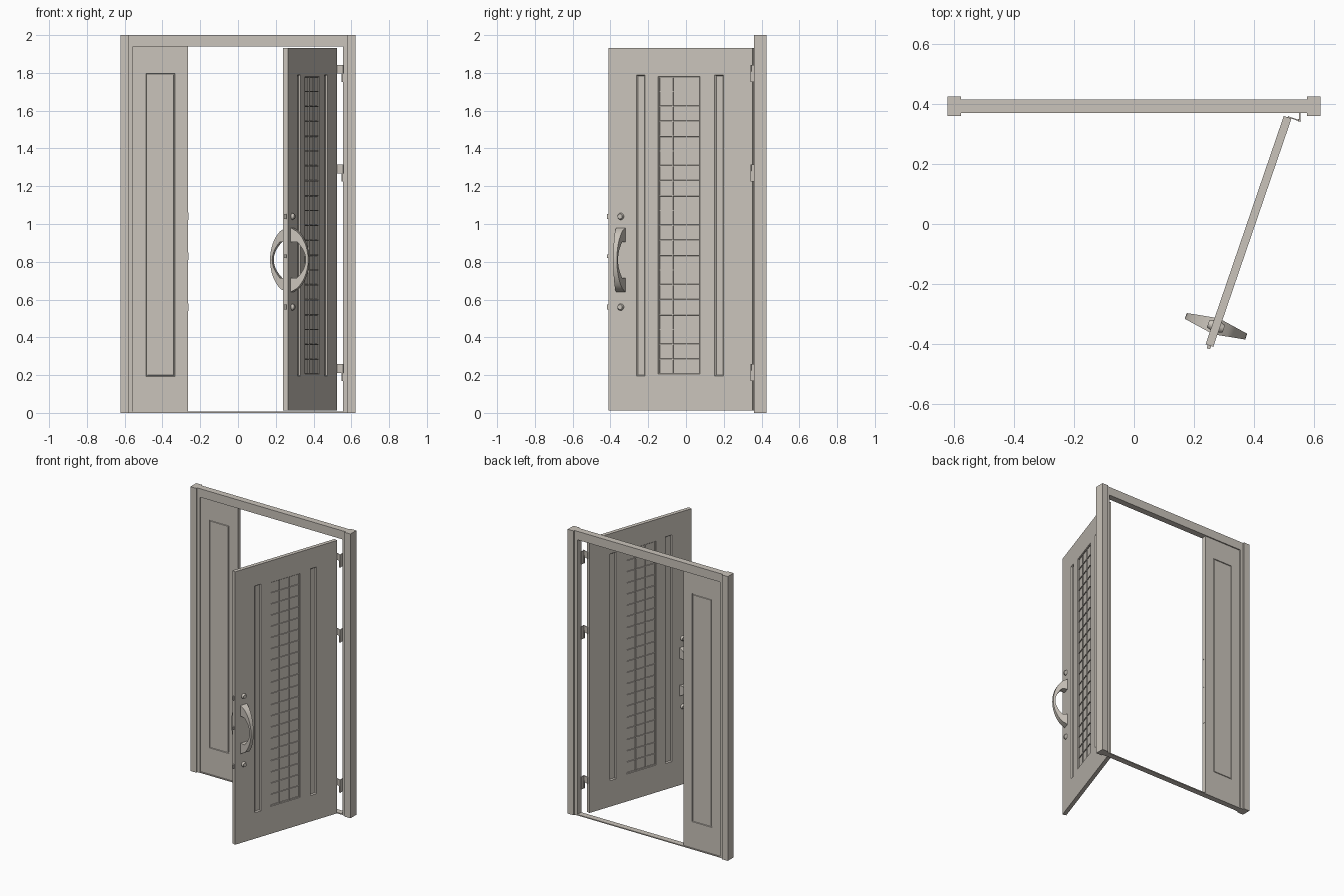
import bpy, bmesh, math
from mathutils import Matrix, Vector

if "Cube" in bpy.data.objects:
    bpy.data.objects.remove(bpy.data.objects["Cube"])

mat = bpy.data.materials.new("warm grey")
mat.diffuse_color = (0.59, 0.55, 0.495, 1)
mat.use_nodes = True
mat.node_tree.nodes["Principled BSDF"].inputs["Base Color"].default_value = mat.diffuse_color

# Door swings about its hinge edge: local X runs along the door, Y points outside
DOOR = Matrix.Translation((0.5125, 0.356, 0)) @ Matrix.Rotation(math.atan2(-0.946, -0.324), 4, 'Z')
HALF = 0.0135
FLAT = Matrix.Identity(4)


def finish(bm, name, matrix=FLAT, smooth=False):
    bmesh.ops.recalc_face_normals(bm, faces=bm.faces)
    me = bpy.data.meshes.new(name)
    bm.to_mesh(me)
    bm.free()
    me.materials.append(mat)
    ob = bpy.data.objects.new(name, me)
    bpy.context.collection.objects.link(ob)
    ob.matrix_world = matrix
    if smooth:
        bpy.ops.object.select_all(action='DESELECT')
        ob.select_set(True)
        bpy.context.view_layer.objects.active = ob
        bpy.ops.object.shade_smooth_by_angle(angle=math.radians(35))
    return ob


def box_mesh(lo, hi):
    bm = bmesh.new()
    bmesh.ops.create_cube(bm, size=1)
    for v in bm.verts:
        v.co = [(a + b) / 2 + c * (b - a) for a, b, c in zip(lo, hi, v.co)]
    bmesh.ops.recalc_face_normals(bm, faces=bm.faces)
    return bm


def box(name, lo, hi, matrix=FLAT):
    return finish(box_mesh(lo, hi), name, matrix)


def cut(bm, xs, zs):
    for vals, axis in ((xs, (1, 0, 0)), (zs, (0, 0, 1))):
        for v in vals:
            bmesh.ops.bisect_plane(bm, geom=bm.verts[:] + bm.edges[:] + bm.faces[:],
                                   plane_co=Vector(axis) * v, plane_no=axis)


def faces_in(bm, side, x0, x1, z0, z1):
    bm.normal_update()
    out = []
    for f in bm.faces:
        c = f.calc_center_median()
        if f.normal.y * side > 0.9 and x0 < c.x < x1 and z0 < c.z < z1:
            out.append(f)
    return out


def recess(bm, faces, width, depth):
    bmesh.ops.inset_region(bm, faces=faces, thickness=width, depth=depth, use_even_offset=True)


# Frame: posts, inner jambs, head and sill
for s, side in ((-1, "left"), (1, "right")):
    xs = sorted((s * 0.577, s * 0.623))
    box(side + "_post", (xs[0], 0.36, 0), (xs[1], 0.425, 2))
    xs = sorted((s * 0.555, s * 0.577))
    box(side + "_jamb", (xs[0], 0.37, 0), (xs[1], 0.415, 1.94))
box("head_beam", (-0.577, 0.37, 1.94), (0.577, 0.415, 2))
box("sill", (-0.555, 0.372, 0), (0.555, 0.413, 0.007))

# Fixed side panel with a grooved rectangle on both faces
bm = box_mesh((-0.555, 0.378, 0.007), (-0.265, 0.407, 1.94))
R = (-0.487, -0.333, 0.192, 1.797)
cut(bm, R[:2], R[2:])
for side in (-1, 1):
    fs = faces_in(bm, side, *R)
    recess(bm, fs, 0.002, -0.005)
    recess(bm, fs, 0.005, 0)
    recess(bm, fs, 0.002, 0.004)
bmesh.ops.dissolve_limit(bm, angle_limit=0.01, verts=bm.verts, edges=bm.edges)
finish(bm, "side_panel")

# Strike plates on the panel edge
for z in (0.56, 0.83, 1.04):
    box("strike_plate", (-0.266, 0.385, z - 0.02), (-0.262, 0.4, z + 0.02))

# Door leaf: two slim recesses and a central lattice of small panes
SLOTS = ((0.162, 0.211), (0.602, 0.65))
G = (0.293, 0.527, 0.205, 1.78)
bm = box_mesh((0, -HALF, 0.012), (0.805, HALF, 1.932))
xs = [x for s in SLOTS for x in s] + [G[0] + (G[1] - G[0]) * i / 3 for i in range(4)]
zs = [0.195, 1.79] + [G[2] + (G[3] - G[2]) * i / 20 for i in range(21)]
cut(bm, xs, zs)
for side in (-1, 1):
    for a, b in SLOTS:
        recess(bm, faces_in(bm, side, a, b, 0.195, 1.79), 0.006, -0.008)
    panes = faces_in(bm, side, *G)
    recess(bm, panes, 0.003, -0.003)
    bmesh.ops.inset_individual(bm, faces=panes, thickness=0.004, depth=0)
    bmesh.ops.inset_individual(bm, faces=panes, thickness=0.001, depth=-0.005)
bmesh.ops.dissolve_limit(bm, angle_limit=0.01, verts=bm.verts, edges=bm.edges)
finish(bm, "door_leaf", DOOR)


# Curved pull handles: wide feet, narrow grip
def handle(name, side):
    outer, inner = [], []
    n = 20
    for i in range(n + 1):
        s = -1 + 2 * i / n
        outer.append((0.093 * math.sqrt(max(0, 1 - s * s)) ** 1.3, 0.17 * s))
        inner.append((0.035 + 0.045 * (1 - s * s), 0.095 * s))
    profile = outer + [(0, 0.095)] + inner[::-1] + [(0, -0.095)]
    bm = bmesh.new()
    rows = []
    for k in (-1, 1):
        rows.append([bm.verts.new((0.737 + k * (0.026 - 0.17 * p), side * (HALF + p), 0.81 + z))
                     for p, z in profile])
    a, b = rows
    m = len(profile)
    for i in range(m):
        j = (i + 1) % m
        bm.faces.new((a[i], a[j], b[j], b[i]))
    # side walls: grip strip plus the two feet
    for r in rows:
        out, inn = r[:n + 1], r[n + 2:2 * n + 3][::-1]
        for i in range(n):
            bm.faces.new((out[i], out[i + 1], inn[i + 1], inn[i]))
        bm.faces.new((out[n], r[n + 1], inn[n]))
        bm.faces.new((out[0], inn[0], r[-1]))
    finish(bm, name, DOOR, True)


def knob(name, side, z):
    bm = bmesh.new()
    place = Matrix.Translation((0.737, side * (HALF + 0.007), z)) @ Matrix.Rotation(-side * math.pi / 2, 4, 'X')
    bmesh.ops.create_cone(bm, cap_ends=True, segments=20, radius1=0.018, radius2=0.013,
                          depth=0.014, matrix=place)
    finish(bm, name, DOOR, True)


for side, label in ((1, "outer"), (-1, "inner")):
    handle(label + "_handle", side)
    for z in (0.56, 1.04):
        knob(label + "_lock_knob", side, z)

# Latches on the free edge
for z, h in ((0.56, 0.013), (0.83, 0.009), (1.04, 0.013)):
    box("latch", (0.805, -0.006, z - h), (0.816, 0.006, z + h), DOOR)

# Hinges: a door leaf plate, a frame plate and a pin
for z in (0.212, 1.268, 1.796):
    box("hinge_door_plate", (-0.004, 0.0, z), (0.0, 0.046, z + 0.046), DOOR)
    box("hinge_frame_plate", (0.551, 0.345, z - 0.044), (0.555, 0.372, z + 0.046))
    box("hinge_pin", (0.547, 0.342, z - 0.044), (0.556, 0.351, z + 0.012))
